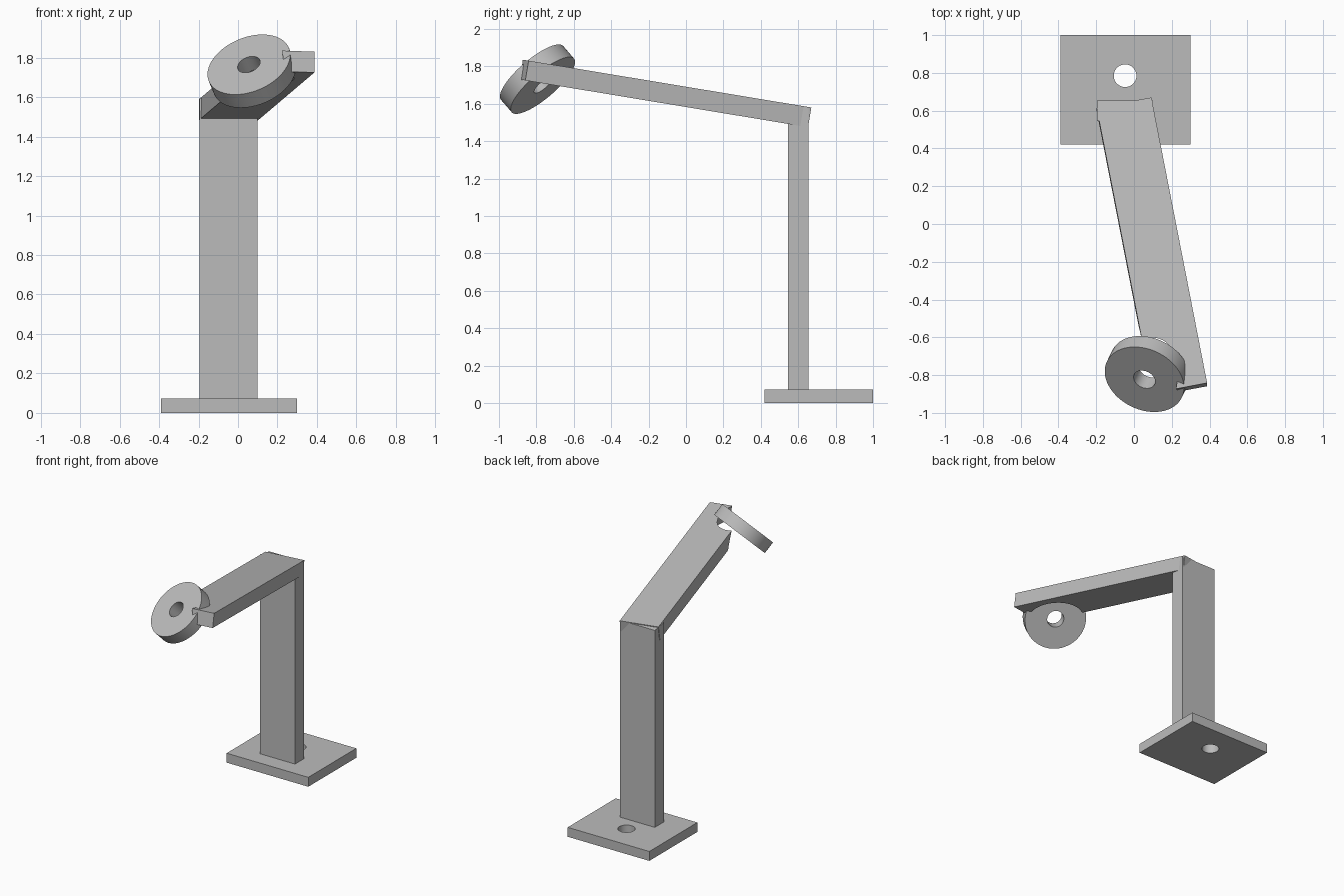
import bpy
import bmesh
from math import radians
from mathutils import Matrix, Vector

cube = bpy.data.objects.get("Cube")
if cube:
    bpy.data.objects.remove(cube, do_unlink=True)

grey = bpy.data.materials.new("plain grey")
grey.use_nodes = True
grey.diffuse_color = (0.5, 0.5, 0.5, 1)
grey.node_tree.nodes["Principled BSDF"].inputs["Base Color"].default_value = (0.5, 0.5, 0.5, 1)


def finish(name, bm):
    mesh = bpy.data.meshes.new(name)
    bmesh.ops.recalc_face_normals(bm, faces=bm.faces)
    bm.to_mesh(mesh)
    bm.free()
    mesh.materials.append(grey)
    obj = bpy.data.objects.new(name, mesh)
    bpy.context.collection.objects.link(obj)
    return obj


def box(name, low, high, matrix=Matrix()):
    low, high = Vector(low), Vector(high)
    bm = bmesh.new()
    bmesh.ops.create_cube(bm, size=1)
    for v in bm.verts:
        v.co = matrix @ Vector([(low[i] + high[i]) / 2 + v.co[i] * (high[i] - low[i]) for i in range(3)])
    return finish(name, bm)


def cylinder(name, radius, depth, matrix):
    bm = bmesh.new()
    bmesh.ops.create_cone(bm, cap_ends=True, segments=64, radius1=radius,
                          radius2=radius, depth=depth, matrix=matrix)
    return finish(name, bm)


def activate(obj):
    bpy.ops.object.select_all(action='DESELECT')
    obj.select_set(True)
    bpy.context.view_layer.objects.active = obj


def cut(obj, radius, depth, matrix):
    cutter = cylinder("cutter", radius, depth, matrix)
    cutter.hide_render = True
    mod = obj.modifiers.new("cut", 'BOOLEAN')
    mod.operation = 'DIFFERENCE'
    mod.solver = 'EXACT'
    mod.object = cutter
    activate(obj)
    bpy.ops.object.modifier_apply(modifier=mod.name)
    bpy.data.objects.remove(cutter, do_unlink=True)
    activate(obj)
    bpy.ops.object.shade_smooth_by_angle(angle=radians(30))


# Base plate with a mounting hole
base = box("base_plate", (-0.39, 0.42, 0), (0.30, 1.0, 0.072))
cut(base, 0.06, 0.5, Matrix.Translation((-0.047, 0.785, 0)))

# Upright post, its top sloping with the arm
post = box("post", (-0.195, 0.545, 0.07), (0.10, 0.655, 1.577))
for v in post.data.vertices:
    if v.co.z > 1 and v.co.y < 0.6:
        v.co.z += 0.018

# Disc frame: axis through the holder ring
axis = Vector((-0.30, -0.62, 0.72)).normalized()
ring_thickness = 0.093
ring_centre = Vector((0.055, -0.823, 1.765)) - axis * ring_thickness / 2
ring_frame = Matrix.Translation(ring_centre) @ axis.to_track_quat('Z', 'Y').to_matrix().to_4x4()

# Tilted arm, with a round pocket where the ring sits
arm_frame = (Matrix.Translation((0.092, 0.67, 1.58))
             @ Matrix.Rotation(radians(-9.4), 4, 'X') @ Matrix.Rotation(radians(10.9), 4, 'Z'))
arm = box("arm", (-0.295, -1.56, -0.107), (0, 0, 0), arm_frame)
cut(arm, 0.185, 1.0, ring_frame)

# Holder ring
ring = cylinder("holder_ring", 0.22, ring_thickness, ring_frame)
cut(ring, 0.06, 0.5, ring_frame)
